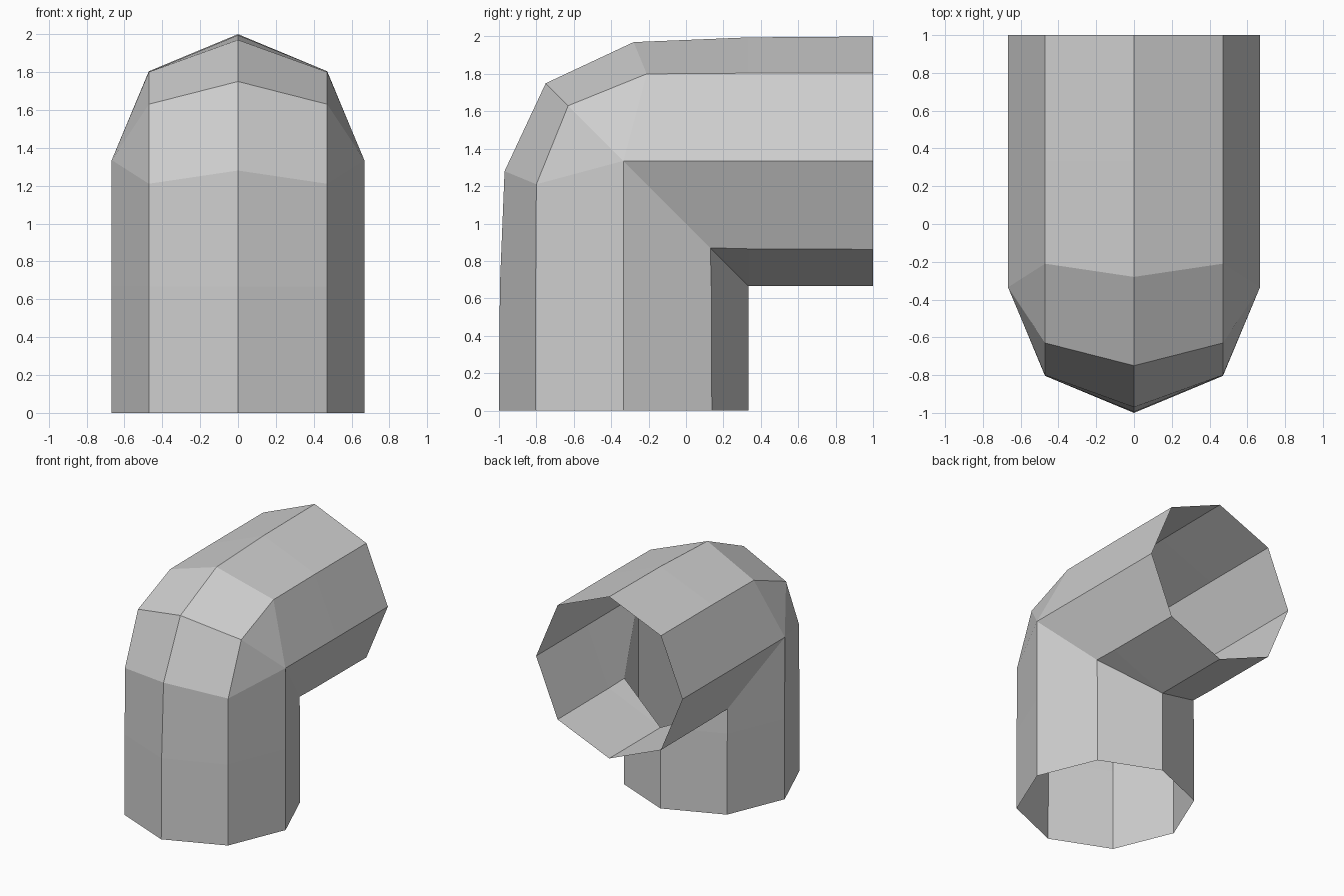
import bpy
import bmesh

cube = bpy.data.objects.get("Cube")
if cube:
    bpy.data.objects.remove(cube, do_unlink=True)

# Plain grey material
grey = bpy.data.materials.new("light_grey")
grey.use_nodes = True
colour = (0.62, 0.62, 0.62, 1)
grey.diffuse_color = colour
grey.node_tree.nodes["Principled BSDF"].inputs["Base Color"].default_value = colour

# Pipe seams as (x, [(y, z), ...]) from the floor opening up to the mitre
BEND = 0.667
SEAMS = [
    (0.0, [(-1, 0), (-0.995, BEND), (-0.97, 1.28), (-0.75, 1.75)]),        # outer ridge
    (0.471, [(-0.804, 0), (-0.804, BEND), (-0.8, 1.21), (-0.63, 1.63)]),   # shoulder
    (0.667, [(-0.333, 0), (-0.333, BEND), (-0.335, 1.335), (-0.335, 1.335)]),  # side
    (0.471, [(0.138, 0), (0.135, BEND), (0.13, 0.87), (0.13, 0.87)]),      # inner shoulder
    (0.0, [(0.333, 0), (0.333, BEND), (0.333, BEND), (0.333, BEND)]),      # inner corner
]


def full_path(half):
    """Reflect a half seam across the diagonal mitre plane."""
    return half + [(1 - z, 1 - y) for y, z in reversed(half[:-1])]


# Go once around the octagon: right half, then its mirror image
around = SEAMS + [(-x, half) for x, half in reversed(SEAMS[1:-1])]

bm = bmesh.new()
seams = [[bm.verts.new((x, y, z)) for y, z in full_path(half)] for x, half in around]
for i, a in enumerate(seams):
    b = seams[(i + 1) % len(seams)]
    for k in range(len(a) - 1):
        bm.faces.new((a[k], b[k], b[k + 1], a[k + 1]))

# Collapse the seams that meet at the inside of the bend
bmesh.ops.remove_doubles(bm, verts=bm.verts, dist=0.004)
bmesh.ops.recalc_face_normals(bm, faces=bm.faces)

mesh = bpy.data.meshes.new("elbow_pipe")
bm.to_mesh(mesh)
bm.free()
mesh.materials.append(grey)
pipe = bpy.data.objects.new("elbow_pipe", mesh)
bpy.context.collection.objects.link(pipe)
